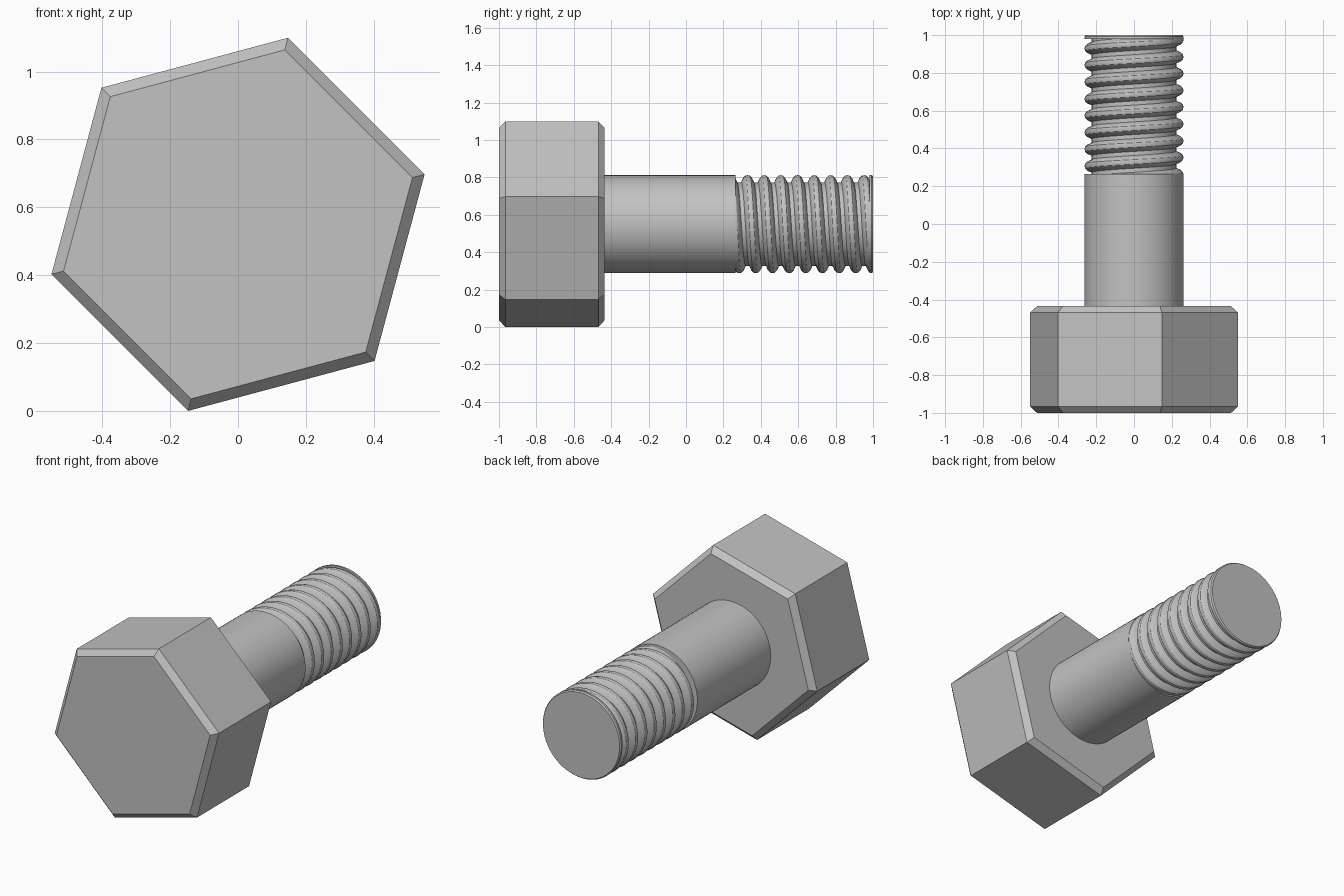
import bpy, bmesh
from math import sin, cos, pi, radians

cube = bpy.data.objects.get("Cube")
if cube:
    bpy.data.objects.remove(cube, do_unlink=True)

AXIS_Z = 0.55        # height of the bolt axis, which runs along y
SHANK_R = 0.262
ROOT_R = 0.224
PITCH = 0.089
THREAD_START, THREAD_END = 0.265, 0.98

steel = bpy.data.materials.new("steel_grey")
steel.use_nodes = True
steel.diffuse_color = (0.54, 0.54, 0.54, 1)
steel.node_tree.nodes["Principled BSDF"].inputs["Base Color"].default_value = steel.diffuse_color


def around(radius, y, angle):
    """Point at an angle around the bolt axis, measured from up towards +x."""
    return (radius * sin(angle), y, AXIS_Z + radius * cos(angle))


def finish(name, bm, smooth):
    bmesh.ops.recalc_face_normals(bm, faces=bm.faces)
    mesh = bpy.data.meshes.new(name)
    bm.to_mesh(mesh)
    bm.free()
    mesh.materials.append(steel)
    obj = bpy.data.objects.new(name, mesh)
    bpy.context.collection.objects.link(obj)
    if smooth:
        bpy.ops.object.select_all(action="DESELECT")
        obj.select_set(True)
        bpy.context.view_layer.objects.active = obj
        bpy.ops.object.shade_smooth_by_angle(angle=radians(30))
    return obj


def lathe(name, profile, sides, phase=0.0, smooth=True):
    """Closed solid from (radius, y) rings with flat end caps."""
    bm = bmesh.new()
    rings = [[bm.verts.new(around(r, y, phase + 2 * pi * i / sides))
              for i in range(sides)] for r, y in profile]
    for a, b in zip(rings, rings[1:]):
        for i in range(sides):
            j = (i + 1) % sides
            bm.faces.new((a[i], a[j], b[j], b[i]))
    bm.faces.new(rings[0])
    bm.faces.new(rings[-1])
    return finish(name, bm, smooth)


def thread(name, sides=64):
    """Right-handed helical ridge, trimmed flat at both ends."""
    # One pitch of the ridge: (fraction of pitch, radius), crest at one half
    ridge = [(0.0, ROOT_R), (0.12, ROOT_R), (0.24, 0.248), (0.36, 0.259),
             (0.5, SHANK_R), (0.64, 0.259), (0.76, 0.248), (0.88, ROOT_R)]
    first = 0.329 - 2.5 * PITCH
    turns = 11
    line = [(first + PITCH * (k + t), r) for k in range(turns) for t, r in ridge]
    bm = bmesh.new()
    columns = [[bm.verts.new(around(r, y + PITCH * i / sides, 2 * pi * i / sides))
                for y, r in line] for i in range(sides + 1)]
    for a, b in zip(columns, columns[1:]):
        for i in range(len(line) - 1):
            bm.faces.new((a[i], b[i], b[i + 1], a[i + 1]))
    bmesh.ops.remove_doubles(bm, verts=bm.verts, dist=0.0001)
    for y, side in ((THREAD_START, -1), (THREAD_END, 1)):
        bmesh.ops.bisect_plane(bm, geom=bm.verts[:] + bm.edges[:] + bm.faces[:],
                               plane_co=(0, y, 0), plane_no=(0, side, 0),
                               clear_outer=True)
    return finish(name, bm, True)


# Hexagonal head with chamfered front and back rims
lathe("hex_head", [(0.532, -1.0), (0.569, -0.966), (0.569, -0.469), (0.532, -0.435)],
      6, radians(15), smooth=False)

# Plain shank, threaded length and end collar
lathe("shank", [(SHANK_R, -0.44), (SHANK_R, THREAD_START)], 64)
thread("screw_thread")
lathe("end_collar", [(SHANK_R, THREAD_END), (SHANK_R, 0.992), (0.256, 1.0)], 64)
